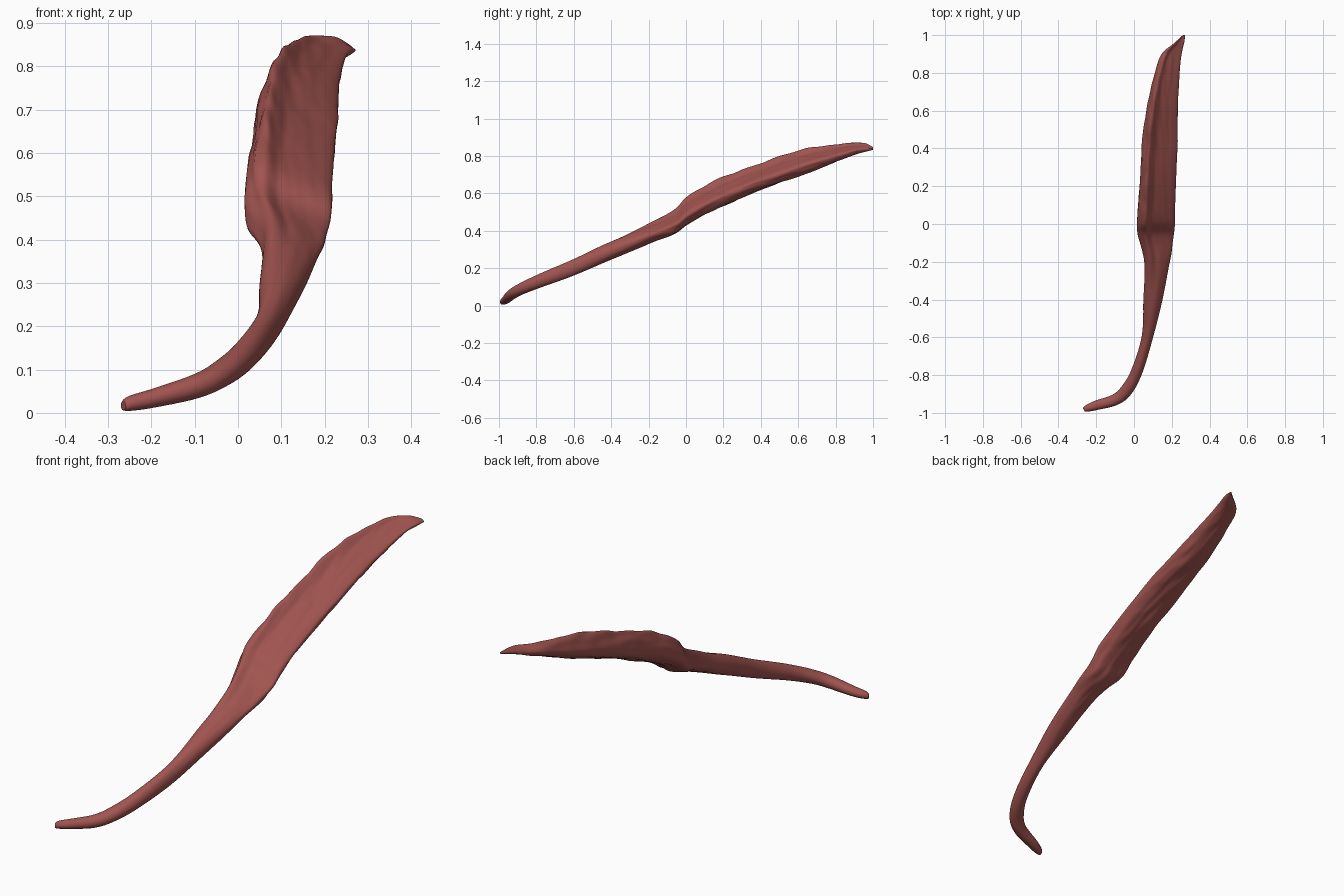
import bpy
import bmesh
import math
from mathutils import Vector, noise

default_cube = bpy.data.objects.get("Cube")
if default_cube:
    bpy.data.objects.remove(default_cube, do_unlink=True)

# Stations along the strand: centre x, y, z, then width and height
STATIONS = [
    (-.265, -.985, .017, .02, .022),
    (-.25, -.977, .022, .035, .035),
    (-.2, -.96, .033, .05, .044),
    (-.1, -.93, .061, .06, .058),
    (-.04, -.88, .09, .065, .065),
    (.015, -.78, .133, .06, .075),
    (.07, -.6, .205, .06, .088),
    (.1, -.4, .295, .1, .1),
    (.122, -.2, .385, .135, .11),
    (.115, -.06, .45, .19, .13),
    (.115, .02, .52, .2, .155),
    (.125, .2, .61, .19, .155),
    (.135, .4, .69, .19, .14),
    (.148, .6, .76, .165, .14),
    (.175, .8, .815, .13, .095),
    (.2, .9, .838, .105, .065),
    (.24, .96, .845, .05, .045),
    (.265, 1, .84, .012, .015),
]

# Wedge section of the broad part: high left crease, low right edge
WEDGE = [(.5, -.12), (.2, .1), (-.1, .28), (-.32, .5),
         (-.5, -.05), (-.36, -.35), (.05, -.5), (.38, -.4)]

STEPS = 10
SIDES = 64


def spline(points, t, closed=False):
    """Smooth curve through the points, at parameter t."""
    count = len(points)
    i = int(math.floor(t))
    f = t - i

    def pick(k):
        k = k % count if closed else min(max(k, 0), count - 1)
        return Vector(points[k])

    a, b, c, d = (pick(i + k) for k in (-1, 0, 1, 2))
    return b + (c - a) * f / 2 + (a - b * 2.5 + c * 2 - d / 2) * f ** 2 \
        + ((b - c) * 3 + d - a) * f ** 3 / 2


def smoothstep(low, high, value):
    t = min(max((value - low) / (high - low), 0), 1)
    return t * t * (3 - 2 * t)


def section_point(angle_fraction, blend):
    """Unit section, from a round cord to the wedge."""
    angle = angle_fraction * math.tau
    cord = Vector((math.cos(angle), math.sin(angle))) / 2
    wedge = spline(WEDGE, angle_fraction * len(WEDGE), closed=True)
    return cord.lerp(wedge, blend)


def build_strand():
    bm = bmesh.new()
    rings = []
    total = (len(STATIONS) - 1) * STEPS
    for i in range(total + 1):
        t = i / STEPS
        x, y, z, width, height = spline(STATIONS, t)
        ahead = spline(STATIONS, min(t + .1, len(STATIONS) - 1))
        behind = spline(STATIONS, max(t - .1, 0))
        run = Vector((ahead[0] - behind[0], ahead[1] - behind[1], 0)).normalized()
        # The broad part is cut square to y, the thin tail square to its path
        across = Vector((run.y, -run.x, 0))
        across = across.lerp(Vector((1, 0, 0)), smoothstep(-.6, -.2, y)).normalized()
        blend = smoothstep(-.5, 0, y)
        ring = []
        for j in range(SIDES):
            u, v = section_point(j / SIDES, blend)
            # Fibre grooves, slanting across the broad part
            slant = u * width + .12 * y * blend
            groove = noise.noise(Vector((slant * 40, y * 6, v * height * 40)))
            ripple = noise.noise(Vector((u * 3, y * 16 + u * 4, v * 3)))
            swell = 1 + blend * (.07 * groove + .05 * ripple) + .03 * groove
            point = Vector((x, y, z)) + across * u * width * (swell + 1) / 2
            point.z += v * height * swell
            ring.append(bm.verts.new(point))
        rings.append(ring)
    for first, second in zip(rings, rings[1:]):
        for j in range(SIDES):
            k = (j + 1) % SIDES
            bm.faces.new((first[j], first[k], second[k], second[j]))
    # Close both tips
    bm.faces.new(rings[0])
    bm.faces.new(rings[-1])
    bmesh.ops.recalc_face_normals(bm, faces=bm.faces)
    mesh = bpy.data.meshes.new("muscle_strand")
    bm.to_mesh(mesh)
    bm.free()
    return mesh


# Single flesh red material
flesh = bpy.data.materials.new("flesh_red")
flesh.use_nodes = True
COLOUR = (.36, .09, .08, 1)
flesh.diffuse_color = COLOUR
flesh.node_tree.nodes["Principled BSDF"].inputs["Base Color"].default_value = COLOUR

strand = bpy.data.objects.new("muscle_strand", build_strand())
bpy.context.collection.objects.link(strand)
strand.data.materials.append(flesh)
bpy.ops.object.select_all(action="DESELECT")
strand.select_set(True)
bpy.context.view_layer.objects.active = strand
bpy.ops.object.shade_smooth_by_angle(angle=math.radians(50))
